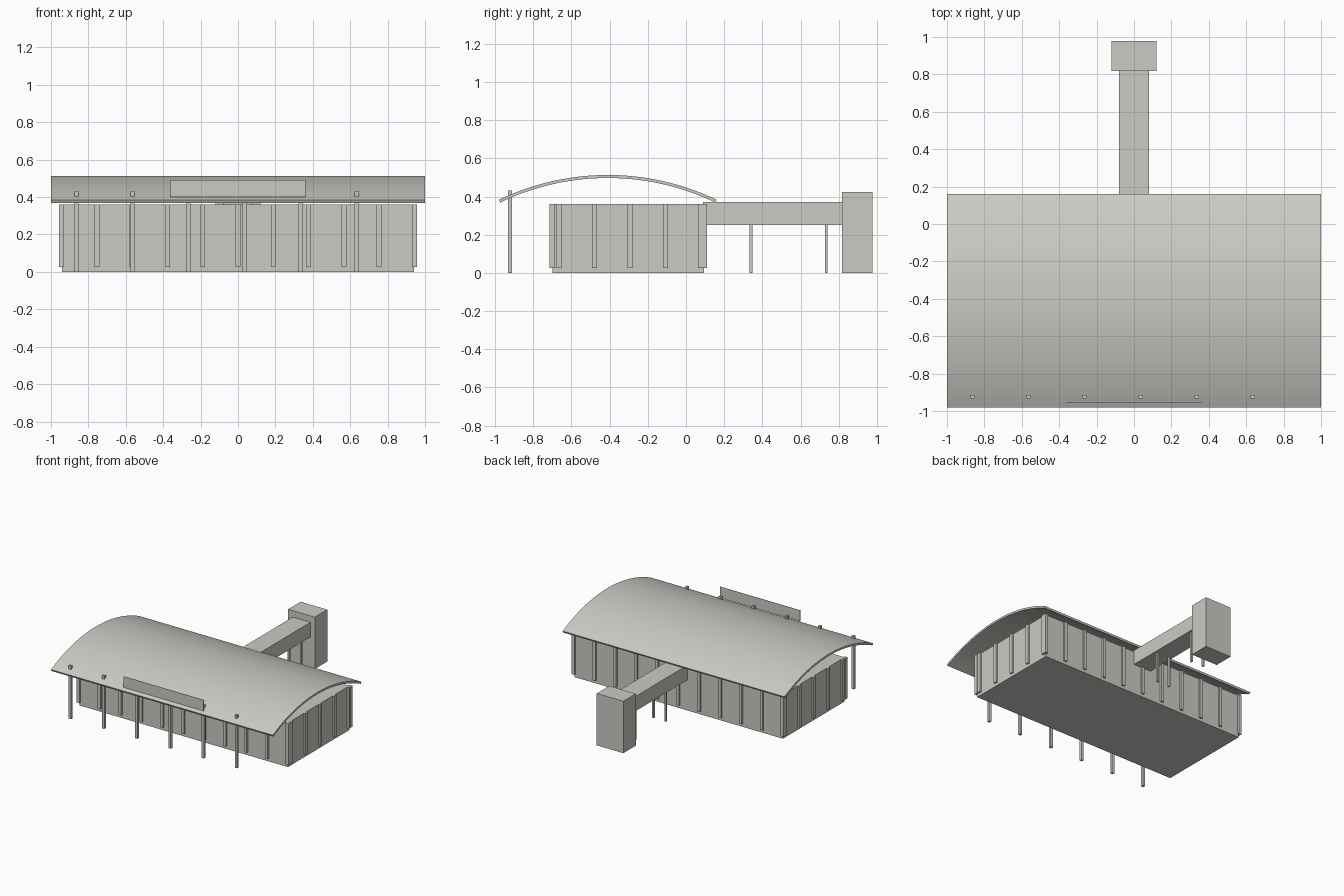
import bpy
import math

cube = bpy.data.objects.get("Cube")
if cube:
    bpy.data.objects.remove(cube, do_unlink=True)

grey = bpy.data.materials.new("warm_grey")
grey.use_nodes = True
COLOUR = (0.6, 0.6, 0.56, 1)
grey.diffuse_color = COLOUR
grey.node_tree.nodes["Principled BSDF"].inputs["Base Color"].default_value = COLOUR


def mesh_object(name, verts, faces):
    mesh = bpy.data.meshes.new(name)
    mesh.from_pydata(verts, [], faces)
    mesh.materials.append(grey)
    obj = bpy.data.objects.new(name, mesh)
    bpy.context.collection.objects.link(obj)
    return obj


def box(name, x, y, z):
    """Box from (min, max) ranges."""
    verts = [(a, b, c) for a in x for b in y for c in z]
    faces = [(0, 1, 3, 2), (4, 6, 7, 5), (0, 4, 5, 1),
             (2, 3, 7, 6), (0, 2, 6, 4), (1, 5, 7, 3)]
    return mesh_object(name, verts, faces)


def post(name, x, y, z, wx, wy):
    return box(name, (x - wx / 2, x + wx / 2), (y - wy / 2, y + wy / 2), z)


# Hall
X, Y0, Y1, TOP = 0.94, -0.7, 0.095, 0.36
box("hall_walls", (-X, X), (Y0, Y1), (0, TOP))

# Wall pilasters along the long and short sides
for i in range(11):
    x = -0.943 + i * 0.1886
    for side, y in (("front", Y0), ("back", Y1)):
        post(f"{side}_pilaster_{i}", x, y, (0.025, TOP), 0.026, 0.028)
for i in range(5):
    y = -0.665 + i * 0.1855
    for side, x in (("right", -X), ("left", X)):
        post(f"{side}_pilaster_{i}", x, y, (0.025, TOP), 0.028, 0.026)

# Arched roof: circular arc extruded across the width
CY, HALF, RISE, EDGE, THICK = -0.41, 0.57, 0.13, 0.383, 0.016
radius = (HALF ** 2 + RISE ** 2) / (2 * RISE)
sweep = math.asin(HALF / radius)
N = 32
outer, inner = [], []
for i in range(N + 1):
    a = sweep * (2 * i / N - 1)
    for ring, r in ((outer, radius), (inner, radius - THICK)):
        ring.append((CY + r * math.sin(a), EDGE + RISE - radius + r * math.cos(a)))
profile = outer + inner[::-1]
M = len(profile)
verts = [(x, y, z) for x in (-1, 1) for y, z in profile]
faces = [(i, M + i, M + (i + 1) % M, (i + 1) % M) for i in range(M)]
for i in range(N):
    quad = (i, i + 1, M - 2 - i, M - 1 - i)
    faces += [quad, tuple(M + k for k in reversed(quad))]
roof = mesh_object("arched_roof", verts, faces)
bpy.context.view_layer.objects.active = roof
roof.select_set(True)
bpy.ops.object.shade_smooth_by_angle(angle=math.radians(30))

# Front canopy posts, rising through the roof
for i in range(6):
    post(f"canopy_post_{i}", -0.863 + i * 0.2996, -0.923, (0, 0.432), 0.022, 0.02)

# Thin front fascia board
box("fascia_board", (-0.36, 0.36), (-0.957, -0.955), (0.4, 0.49))

# Rear walkway, its legs and the end tower
box("walkway", (-0.08, 0.08), (0.09, 0.82), (0.25, 0.37))
for i, y in enumerate((0.34, 0.735)):
    for side, x in (("right", -0.055), ("left", 0.055)):
        post(f"{side}_walkway_leg_{i}", x, y, (0, 0.25), 0.015, 0.015)
box("end_tower", (-0.12, 0.12), (0.817, 0.978), (0, 0.423))
